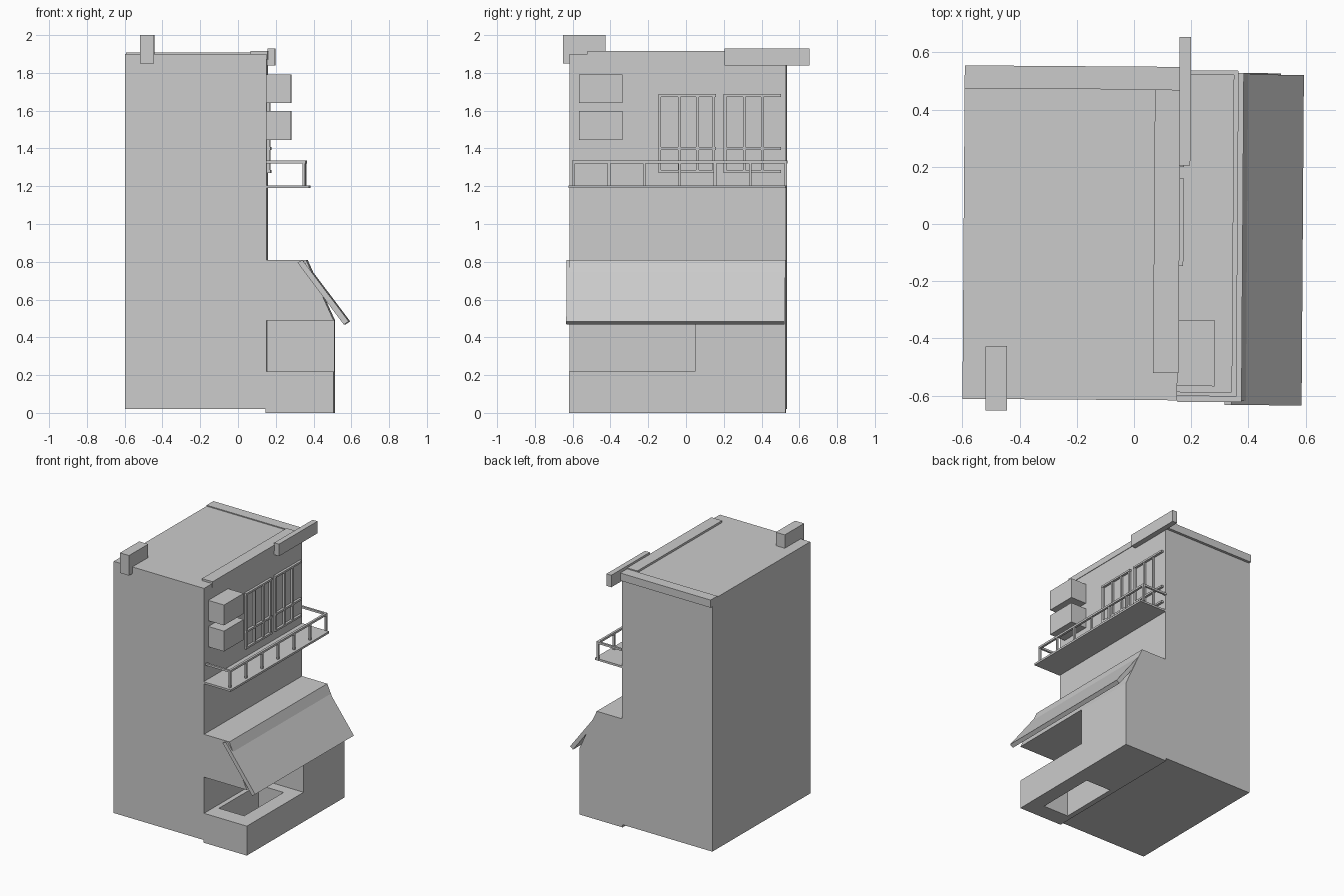
import bpy, bmesh, math
from mathutils import Matrix

if "Cube" in bpy.data.objects:
    bpy.data.objects.remove(bpy.data.objects["Cube"], do_unlink=True)

grey = bpy.data.materials.new("plain_grey")
grey.use_nodes = True
COLOUR = (0.6, 0.6, 0.6, 1)
grey.diffuse_color = COLOUR
grey.node_tree.nodes["Principled BSDF"].inputs["Base Color"].default_value = COLOUR

# The whole building stands very slightly turned
TURN = Matrix.Rotation(math.radians(-0.4), 4, 'Z')


def finish(name, bm):
    bmesh.ops.recalc_face_normals(bm, faces=bm.faces)
    bm.transform(TURN)
    mesh = bpy.data.meshes.new(name)
    bm.to_mesh(mesh)
    bm.free()
    mesh.materials.append(grey)
    obj = bpy.data.objects.new(name, mesh)
    bpy.context.scene.collection.objects.link(obj)
    return obj


def add_box(bm, x, y, z):
    size = [b - a for a, b in (x, y, z)]
    mid = [(a + b) / 2 for a, b in (x, y, z)]
    bmesh.ops.create_cube(bm, size=1, matrix=Matrix.Translation(mid) @ Matrix.Diagonal((*size, 1)))


def box(name, x, y, z):
    bm = bmesh.new()
    add_box(bm, x, y, z)
    return finish(name, bm)


def prism(name, profile, y0, y1):
    """Extrude an x-z profile along y."""
    bm = bmesh.new()
    face = bm.faces.new([bm.verts.new((x, y0, z)) for x, z in profile])
    new = bmesh.ops.extrude_face_region(bm, geom=[face])["geom"]
    verts = [v for v in new if isinstance(v, bmesh.types.BMVert)]
    bmesh.ops.translate(bm, verts=verts, vec=(0, y1 - y0, 0))
    return finish(name, bm)


def cut(target, cutter):
    mod = target.modifiers.new(cutter.name, 'BOOLEAN')
    mod.operation = 'DIFFERENCE'
    mod.solver = 'EXACT'
    mod.object = cutter
    cutter.hide_render = True
    cutter.hide_set(True)


WALL = 0.155
FRONT, BACK = -0.615, 0.53

# Main block and roof edges
box("main_block", (-0.595, WALL), (FRONT, BACK), (0.02, 1.9))
box("back_roof_edge", (-0.595, WALL + 0.003), (0.47, 0.55), (1.85, 1.907))
box("side_roof_edge", (0.07, WALL + 0.004), (-0.52, 0.47), (1.87, 1.915))

# Shop extension with open corner and hollow counter
shop = prism("shop", [(0.15, 0), (0.51, 0), (0.51, 0.49), (0.365, 0.81), (0.15, 0.81)], FRONT, BACK)
cut(shop, box("opening_cutter", (0.1, 0.6), (-0.7, 0.05), (0.22, 0.49)))
cut(shop, box("counter_cutter", (0.19, 0.4), (-0.49, -0.03), (-0.1, 0.3)))

# Sloping awning
prism("awning", [(0.345, 0.81), (0.59, 0.485), (0.565, 0.467), (0.32, 0.795)], -0.63, 0.525)

# Balcony floor and railing
box("balcony_floor", (WALL, 0.38), (-0.62, BACK), (1.19, 1.205))
bm = bmesh.new()
RAIL = (1.32, 1.335)
add_box(bm, (0.345, 0.362), (-0.6, 0.538), RAIL)
for y in (-0.6, 0.523):
    add_box(bm, (WALL, 0.35), (y, y + 0.015), RAIL)
for i in range(7):
    y = -0.592 + i * 0.187
    add_box(bm, (0.346, 0.36), (y - 0.007, y + 0.007), (1.2, 1.325))
finish("balcony_railing", bm)


# Window frames made of bars
def window(name, y0, y1, uprights):
    bm = bmesh.new()
    for y in uprights:
        add_box(bm, (WALL, 0.17), (y - 0.007, y + 0.007), (1.27, 1.685))
    for z in (1.278, 1.4, 1.68):
        add_box(bm, (WALL, 0.173), (y0, y1), (z - 0.007, z + 0.007))
    finish(name, bm)


window("front_window_frame", -0.145, 0.16, (-0.138, -0.035, 0.062, 0.148))
window("back_window_frame", 0.2, 0.505, (0.208, 0.31, 0.405))

# Wall-mounted cooling units
for name, z in (("lower_cooling_unit", 1.445), ("upper_cooling_unit", 1.64)):
    box(name, (WALL, 0.285), (-0.565, -0.335), (z, z + 0.152))

# Projecting blocks at the roof
box("roof_beam", (WALL, 0.195), (0.205, 0.655), (1.84, 1.93))
box("roof_block", (-0.515, -0.44), (-0.655, -0.43), (1.85, 2.0))
